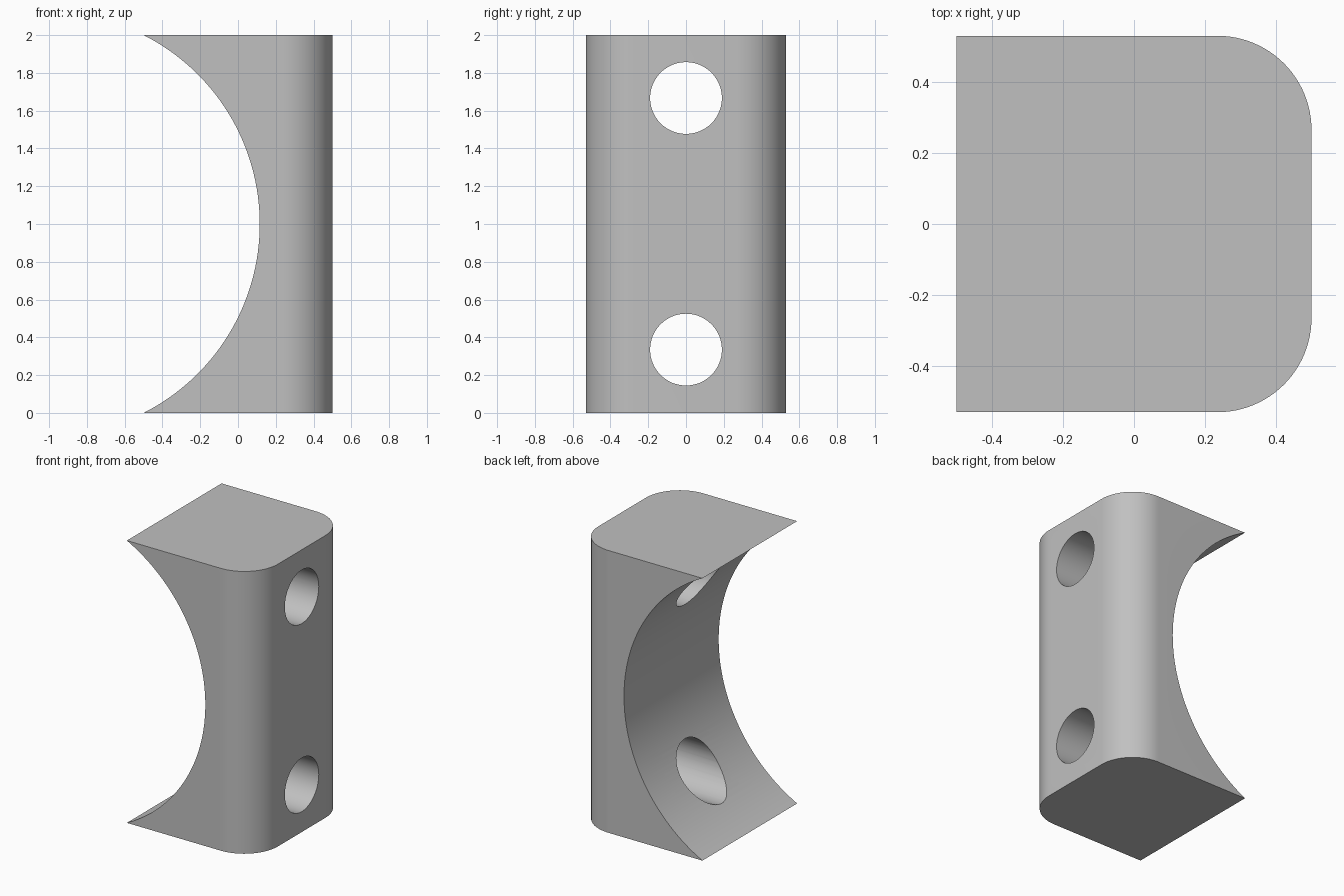
import bpy
import bmesh
from math import asin, cos, sin, pi, radians
from mathutils import Matrix

cube = bpy.data.objects.get("Cube")
if cube:
    bpy.data.objects.remove(cube, do_unlink=True)

HALF_X, HALF_Y, HEIGHT = 0.5, 0.53, 2.0
SADDLE_X = 0.115                     # deepest point of the curved recess
CORNER_RADIUS = 0.265
HOLE_RADIUS = 0.19
HOLE_HEIGHTS = (0.335, 1.667)
ARC_STEPS = 64

grey = bpy.data.materials.new("light grey")
grey.use_nodes = True
colour = (0.53, 0.53, 0.53, 1)
grey.diffuse_color = colour
grey.node_tree.nodes["Principled BSDF"].inputs["Base Color"].default_value = colour


def make_object(name, bm):
    bmesh.ops.recalc_face_normals(bm, faces=bm.faces)
    mesh = bpy.data.meshes.new(name)
    bm.to_mesh(mesh)
    bm.free()
    mesh.materials.append(grey)
    obj = bpy.data.objects.new(name, mesh)
    bpy.context.collection.objects.link(obj)
    return obj


# Side profile: straight back edge and a circular recess through both tips
half = HEIGHT / 2
sagitta = SADDLE_X + HALF_X
radius = (half ** 2 + sagitta ** 2) / (2 * sagitta)
centre = SADDLE_X - radius
sweep = asin(half / radius)
profile = [(HALF_X, 0), (HALF_X, HEIGHT)]
for i in range(ARC_STEPS + 1):
    a = sweep * (1 - 2 * i / ARC_STEPS)
    profile.append((centre + radius * cos(a), half + radius * sin(a)))

# Saddle block: extruded profile with two rounded vertical corners
bm = bmesh.new()
face = bm.faces.new([bm.verts.new((x, -HALF_Y, z)) for x, z in profile])
extruded = bmesh.ops.extrude_face_region(bm, geom=[face])["geom"]
moved = [v for v in extruded if isinstance(v, bmesh.types.BMVert)]
bmesh.ops.translate(bm, verts=moved, vec=(0, 2 * HALF_Y, 0))
corners = [e for e in bm.edges
           if all(v.co.x > HALF_X - 0.001 for v in e.verts)
           and abs(e.verts[0].co.z - e.verts[1].co.z) > 1]
bmesh.ops.bevel(bm, geom=corners, offset=CORNER_RADIUS, offset_type='OFFSET',
                segments=24, profile=0.5, affect='EDGES')
block = make_object("saddle_block", bm)

# Two bolt holes straight through the block
bm = bmesh.new()
for z in HOLE_HEIGHTS:
    bmesh.ops.create_cone(bm, cap_ends=True, segments=64, radius1=HOLE_RADIUS,
                          radius2=HOLE_RADIUS, depth=3,
                          matrix=Matrix.Translation((0, 0, z)) @ Matrix.Rotation(pi / 2, 4, 'Y'))
cutter = make_object("hole_cutter", bm)
cutter.hide_render = True

drill = block.modifiers.new("bolt_holes", 'BOOLEAN')
drill.operation = 'DIFFERENCE'
drill.solver = 'EXACT'
drill.object = cutter

for obj in bpy.context.selected_objects:
    obj.select_set(False)
block.select_set(True)
bpy.context.view_layer.objects.active = block
bpy.ops.object.modifier_apply(modifier=drill.name)
bpy.data.objects.remove(cutter, do_unlink=True)
bpy.ops.object.shade_smooth_by_angle(angle=radians(30))
